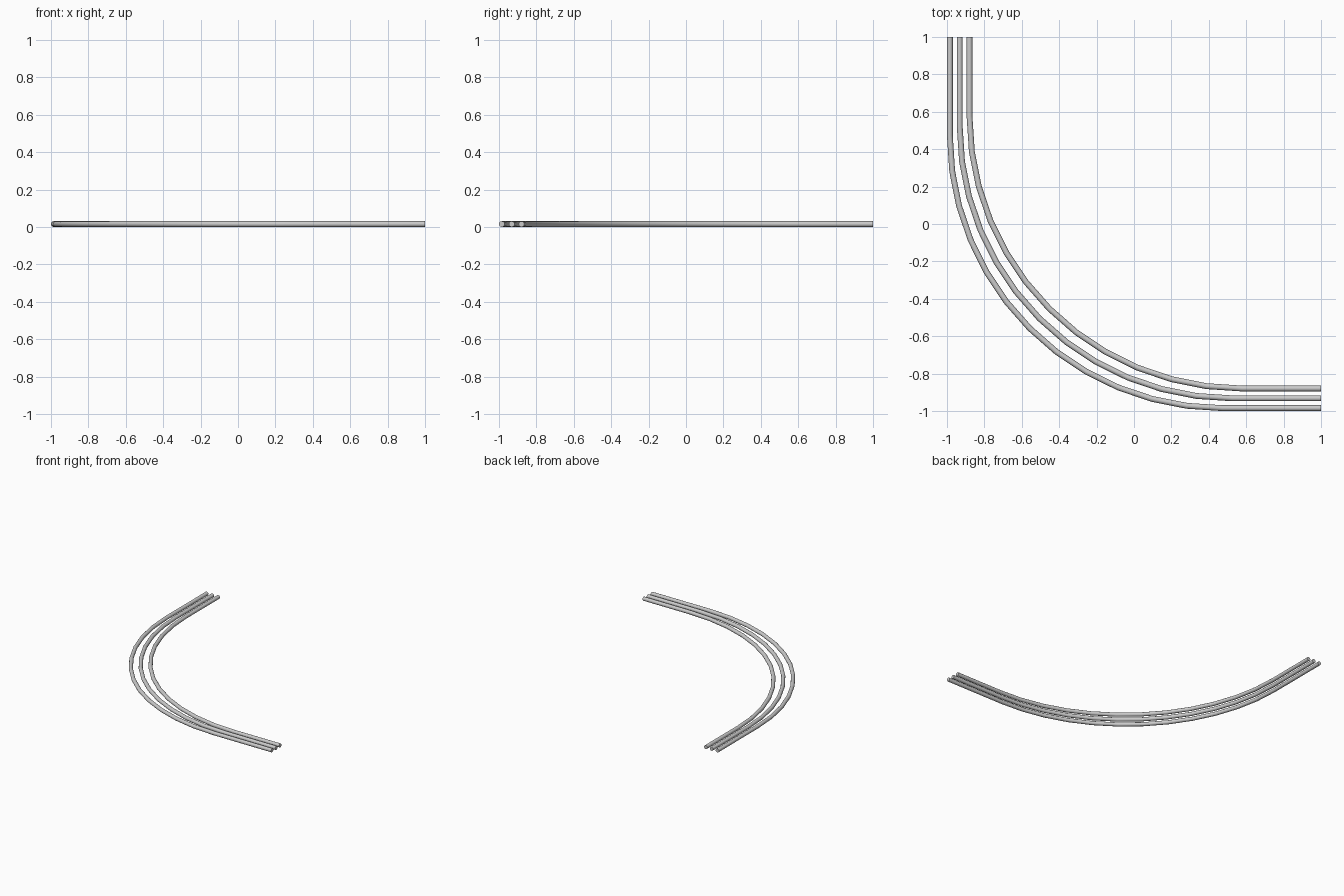
import bpy
from math import sin, cos, radians

if "Cube" in bpy.data.objects:
    bpy.data.objects.remove(bpy.data.objects["Cube"])

TUBE_R = 0.0155     # pipe radius
BEND_R = 1.457      # same bend for every pipe, shifted diagonally
STEPS = 12          # segments in the quarter bend


def bent_pipe(name, edge):
    """Pipe running from the back edge to the right edge through a quarter bend."""
    c = edge + BEND_R
    path = [(edge, 1.0)]
    for i in range(STEPS + 1):
        a = radians(90 * i / STEPS)
        path.append((c - BEND_R * cos(a), c - BEND_R * sin(a)))
    path.append((1.0, edge))

    curve = bpy.data.curves.new(name, 'CURVE')
    curve.dimensions = '3D'
    curve.bevel_depth = TUBE_R
    curve.bevel_resolution = 4
    curve.use_fill_caps = True
    spline = curve.splines.new('POLY')
    spline.points.add(len(path) - 1)
    for p, (x, y) in zip(spline.points, path):
        p.co = (x, y, TUBE_R, 1)
    obj = bpy.data.objects.new(name, curve)
    bpy.context.collection.objects.link(obj)

    # Turn into a mesh, smooth around the pipe with crisp end caps
    bpy.ops.object.select_all(action='DESELECT')
    obj.select_set(True)
    bpy.context.view_layer.objects.active = obj
    bpy.ops.object.convert(target='MESH')
    bpy.ops.object.shade_smooth_by_angle(angle=radians(40))


# Three nested pipes
for name, edge in (("outer_pipe", -0.9845), ("middle_pipe", -0.932), ("inner_pipe", -0.8795)):
    bent_pipe(name, edge)
